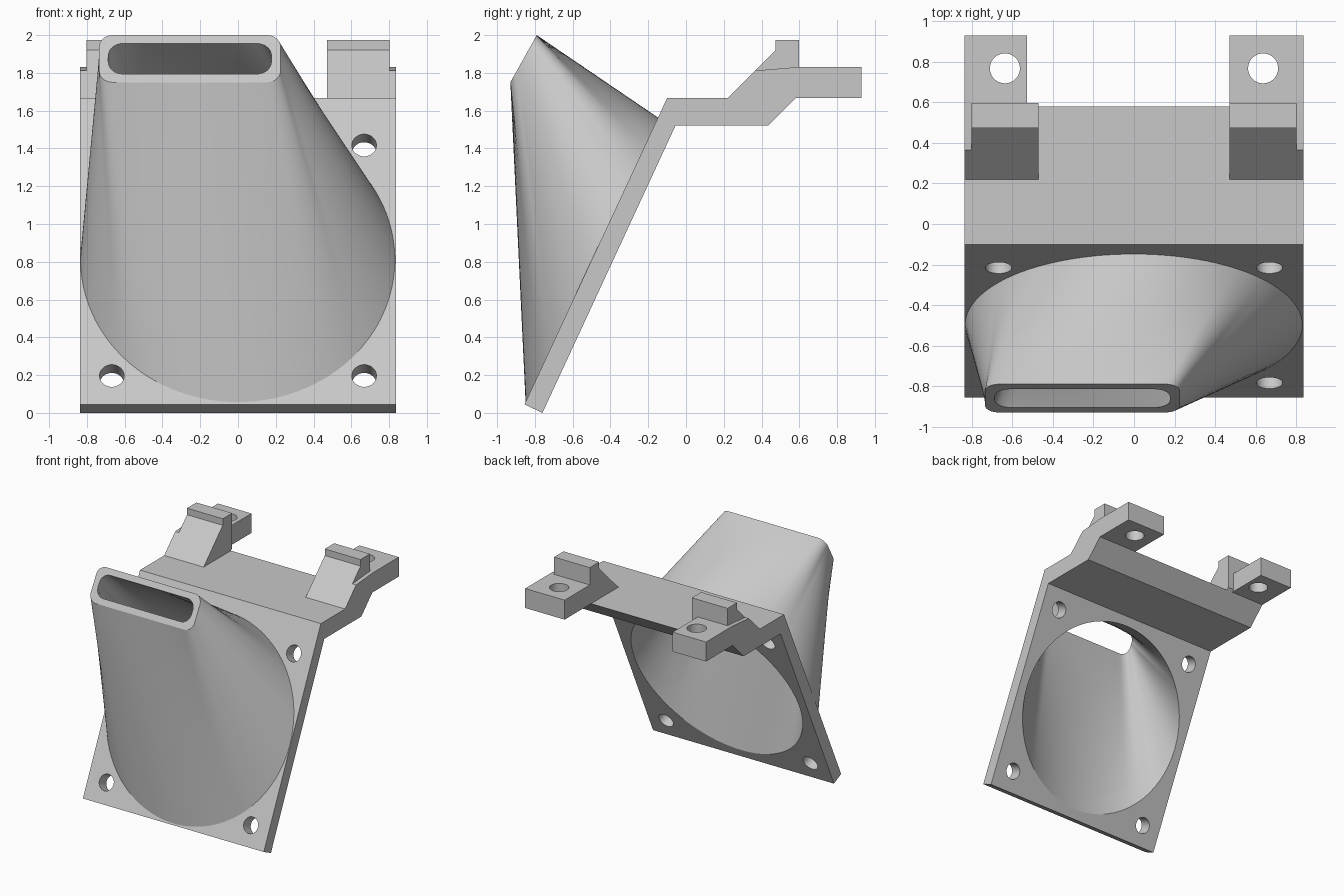
import bpy, bmesh, math
from mathutils import Vector

cube = bpy.data.objects.get("Cube")
if cube:
    bpy.data.objects.remove(cube, do_unlink=True)

# One plain grey plastic
COLOR = (0.58, 0.58, 0.58, 1)
grey = bpy.data.materials.new("light_grey_plastic")
grey.use_nodes = True
grey.diffuse_color = COLOR
grey.node_tree.nodes["Principled BSDF"].inputs["Base Color"].default_value = COLOR


def finish(name, bm):
    bmesh.ops.recalc_face_normals(bm, faces=bm.faces)
    mesh = bpy.data.meshes.new(name)
    bm.to_mesh(mesh)
    bm.free()
    mesh.materials.append(grey)
    obj = bpy.data.objects.new(name, mesh)
    bpy.context.collection.objects.link(obj)
    return obj


def skin(name, rings):
    """Closed solid through matching rings of points."""
    bm = bmesh.new()
    loops = [[bm.verts.new(p) for p in ring] for ring in rings]
    for a, b in zip(loops, loops[1:]):
        for i in range(len(a)):
            bm.faces.new((a[i - 1], a[i], b[i], b[i - 1]))
    bm.faces.new(loops[0])
    bm.faces.new(loops[-1])
    return finish(name, bm)


def prism(name, profile, x0, x1):
    """Extrude a (y, z) profile along x."""
    return skin(name, [[(x, y, z) for y, z in profile] for x in (x0, x1)])


def combine(target, tool, operation):
    tool.hide_render = True
    mod = target.modifiers.new(operation.lower(), "BOOLEAN")
    mod.operation, mod.solver, mod.object = operation, "EXACT", tool
    bpy.context.view_layer.objects.active = target
    bpy.ops.object.modifier_apply(modifier=mod.name)
    bpy.data.objects.remove(tool, do_unlink=True)


class Plane:
    """Tilted plane: u runs along x, v up the slope, n out to the front."""
    def __init__(self, origin, slope):
        self.o = Vector(origin)
        self.v = Vector((0, *slope)).normalized()
        self.n = Vector((1, 0, 0)).cross(self.v)

    def at(self, u, v, n=0):
        return self.o + Vector((u, 0, 0)) + self.v * v + self.n * n

    def drill(self, r, n0, n1, u, v, steps=48):
        turns = [math.tau * i / steps for i in range(steps)]
        return skin("drill", [[self.at(u + r * math.cos(a), v + r * math.sin(a), n)
                               for a in turns] for n in (n0, n1)])


fan = Plane((0, -0.501, 0.807), (0.4226, 0.9063))
mouth = Plane((-0.255, -0.86, 1.875), (0.14, 0.25))


def duct_solid(name, radius, depth, w, h, corner, t0, t1):
    """Ruled loft from a circle to a rounded slot; slot corners meet the diagonals."""
    keys = []
    for q, (sx, sy) in enumerate([(1, 1), (-1, 1), (-1, -1), (1, -1)]):
        for i in range(9):
            a = math.pi / 2 * (q + i / 8)
            turn = math.pi / 2 * (q + 0.5) + math.radians(14) * (i / 8 - 0.5)
            keys.append((turn, Vector((sx * (w - corner) + corner * math.cos(a),
                                       sy * (h - corner) + corner * math.sin(a)))))
    pairs = []
    for k, (turn, p) in enumerate(keys):
        pairs.append((turn, p))
        if k % 9 == 8:                       # straight side up to the next corner
            turn2, p2 = keys[(k + 1) % len(keys)]
            if turn2 < turn:
                turn2 += math.tau
            pairs += [(turn + (turn2 - turn) * s / 24, p.lerp(p2, s / 24))
                      for s in range(1, 24)]
    ends = [(fan.at(radius * math.cos(a), radius * math.sin(a), depth), mouth.at(*p))
            for a, p in pairs]
    levels = [t0 + (t1 - t0) * j / 12 for j in range(13)]
    return skin(name, [[a + (b - a) * t for a, b in ends] for t in levels])


def hollow():
    return duct_solid("duct_cutter", 0.762, -0.105, 0.432, 0.092, 0.075, -0.05, 1.02)


# Bracket: sloping fan plate with a shelf on top
bracket = prism("mounting_bracket",
                [(-0.10, 1.667), (0.58, 1.667), (0.435, 1.522), (-0.055, 1.522),
                 (-0.76, 0), (-0.855, 0.045)], -0.837, 0.837)

# Clips: stepped hook and screw ear on each side, the left ear being wider
HOOK = [(0.22, 1.667), (0.473, 1.92), (0.473, 1.975), (0.597, 1.975),
        (0.597, 1.684), (0.513, 1.60), (0.22, 1.60)]
EAR = [(0.22, 1.667), (0.365, 1.812), (0.58, 1.83), (0.93, 1.83),
       (0.93, 1.667), (0.58, 1.667), (0.513, 1.60), (0.22, 1.60)]
level = Plane((0, 0, 0), (1, 0))
for side, ear_inner in ((-1, 0.527), (1, 0.472)):
    combine(bracket, prism("hook", HOOK, side * 0.472, side * 0.803), "UNION")
    combine(bracket, prism("ear", EAR, side * ear_inner, side * 0.837), "UNION")
    combine(bracket, level.drill(0.074, 1.6, 1.9, side * 0.637, 0.768), "DIFFERENCE")
    # Fan screw holes
    for end in (-1, 1):
        combine(bracket, fan.drill(0.065, -0.2, 0.1, side * 0.668, end * 0.673),
                "DIFFERENCE")

# Duct: round at the plate, narrowing to a rounded slot, hollow through the plate
duct = duct_solid("air_duct", 0.834, -0.005, 0.48, 0.143, 0.07, 0, 1)
for obj in (bracket, duct):
    combine(obj, hollow(), "DIFFERENCE")

# Smooth curved walls, crisp corners
for obj in (bracket, duct):
    bpy.ops.object.select_all(action="DESELECT")
    obj.select_set(True)
    bpy.context.view_layer.objects.active = obj
    bpy.ops.object.shade_smooth_by_angle(angle=math.radians(25))
